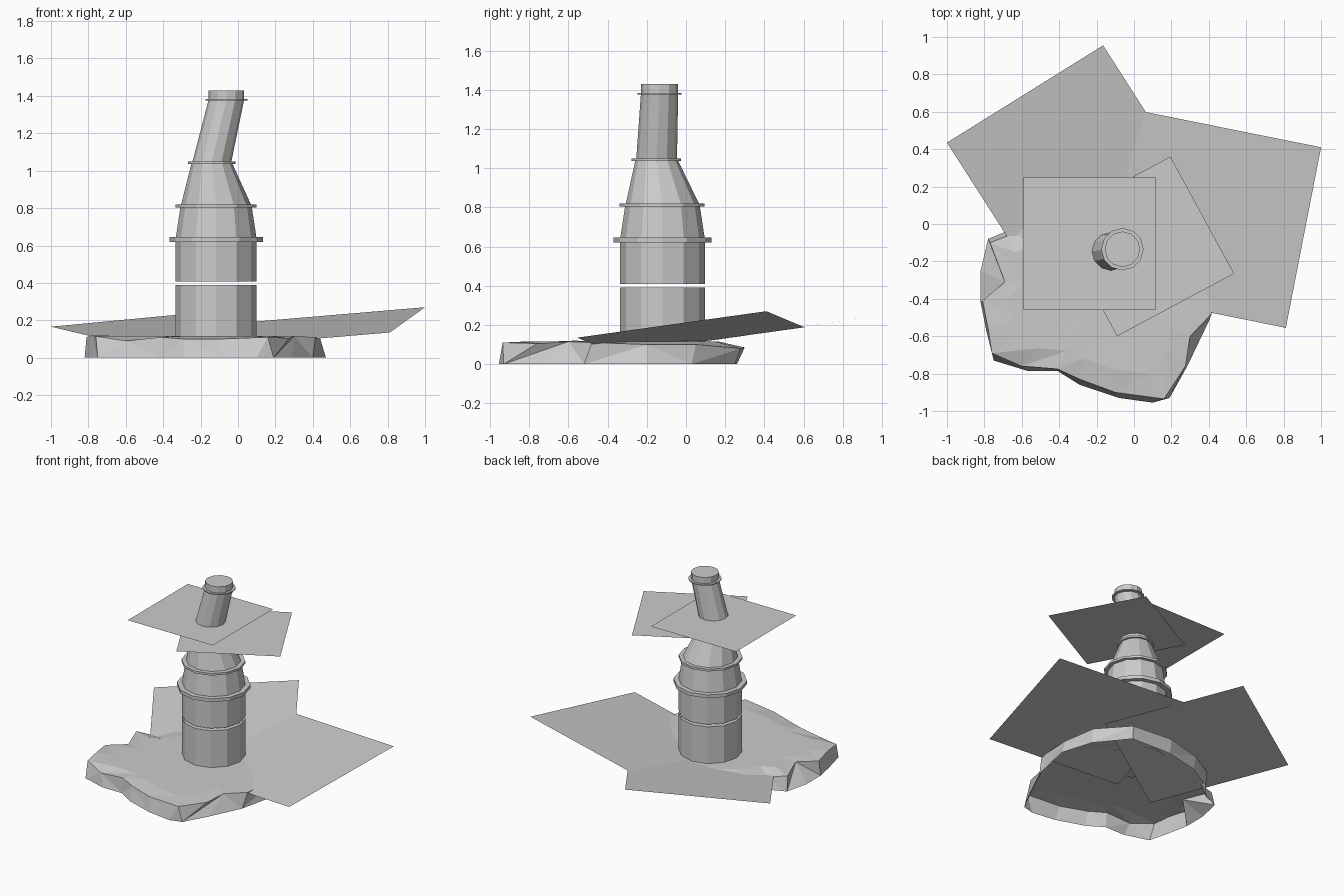
import bpy, math
from mathutils import Vector

if "Cube" in bpy.data.objects:
    bpy.data.objects.remove(bpy.data.objects["Cube"])

grey = bpy.data.materials.new("stone_grey")
grey.diffuse_color = (0.6, 0.6, 0.6, 1)
grey.use_nodes = True
grey.node_tree.nodes["Principled BSDF"].inputs["Base Color"].default_value = grey.diffuse_color


def add_mesh(name, verts, faces):
    me = bpy.data.meshes.new(name)
    me.from_pydata([tuple(v) for v in verts], [], faces)
    me.update()
    me.materials.append(grey)
    ob = bpy.data.objects.new(name, me)
    bpy.context.collection.objects.link(ob)
    return ob


def loft(name, sections, n=12):
    """Capped tube through horizontal rings: (x, y, z, radius)."""
    verts, faces = [], []
    for x, y, z, r in sections:
        for i in range(n):
            a = 2 * math.pi * i / n
            verts.append((x + r * math.cos(a), y + r * math.sin(a), z))
    for s in range(len(sections) - 1):
        for i in range(n):
            j = (i + 1) % n
            faces.append((s*n + i, s*n + j, s*n + n + j, s*n + n + i))
    top = (len(sections) - 1) * n
    faces.append(tuple(reversed(range(n))))
    faces.append(tuple(range(top, top + n)))
    return add_mesh(name, verts, faces)


def card(name, corner, u, v):
    """Single flat sheet from a corner and two edge vectors."""
    c, u, v = Vector(corner), Vector(u), Vector(v)
    ob = add_mesh(name, [c, c + u, c + u + v, c + v], [(0, 1, 2, 3)])
    # sheets face upward
    if ob.data.polygons[0].normal.z < 0:
        ob.data.flip_normals()
    return ob


# tower body, stacked tapering sections
X, Y = -0.117, -0.12
loft("tower_lower", [(X, Y, 0.11, 0.216), (X, Y, 0.39, 0.216)])
loft("tower_middle", [(X, Y, 0.408, 0.216), (X, Y, 0.625, 0.216)])
loft("tower_taper", [(X, Y, 0.64, 0.216), (X, Y, 0.81, 0.19)])
loft("tower_shoulder", [(X, Y, 0.815, 0.188), (-0.14, -0.15, 1.042, 0.108)])
loft("leaning_pipe", [(-0.14, -0.15, 1.046, 0.104), (-0.062, -0.135, 1.38, 0.095),
                      (-0.062, -0.135, 1.43, 0.095)])

# collars between the sections
for name, x, y, z0, z1, r in [
        ("collar_1", X, Y, 0.62, 0.645, 0.25),
        ("collar_2", X, Y - 0.003, 0.804, 0.82, 0.217),
        ("collar_3", -0.14, -0.152, 1.037, 1.05, 0.127),
        ("collar_4", -0.062, -0.135, 1.376, 1.384, 0.113)]:
    loft(name, [(x, y, z0, r), (x, y, z1, r)])

# level sheets around the pipe
card("upper_sheet", (-0.59, -0.46, 1.12), (0.705, 0, 0), (0, 0.71, 0))
card("lower_sheet", (-0.09, -0.60, 1.075), (0.625, 0.335, 0), (-0.34, 0.625, 0))

# tilted sheets lying across the base
card("right_ground_sheet", (1.0, 0.41, 0.27), (-0.97, 0.195, -0.082), (-0.188, -0.965, -0.135))
card("left_ground_sheet", (-1.0, 0.435, 0.166), (0.835, 0.52, 0.079), (0.528, -0.825, -0.126))

# rock base: open underneath, (bottom x, bottom y, top x, top y, top z)
rim = [(0.47, -0.20, 0.44, -0.20, 0.10), (0.40, 0.03, 0.40, 0.05, 0.10),
       (0.22, 0.25, 0.24, 0.28, 0.08), (-0.10, 0.26, -0.08, 0.30, 0.085),
       (-0.36, 0.20, -0.36, 0.22, 0.09), (-0.57, 0.08, -0.56, 0.10, 0.10),
       (-0.66, -0.03, -0.64, -0.05, 0.085), (-0.78, -0.08, -0.77, -0.10, 0.105),
       (-0.82, -0.25, -0.69, -0.31, 0.11), (-0.82, -0.42, -0.81, -0.41, 0.11),
       (-0.79, -0.57, -0.78, -0.56, 0.12), (-0.75, -0.73, -0.76, -0.69, 0.115),
       (-0.57, -0.785, -0.60, -0.76, 0.09), (-0.41, -0.785, -0.41, -0.775, 0.11),
       (-0.29, -0.86, -0.29, -0.83, 0.10), (-0.08, -0.93, -0.10, -0.90, 0.10),
       (0.10, -0.955, 0.16, -0.935, 0.11), (0.19, -0.93, 0.275, -0.76, 0.105),
       (0.285, -0.76, 0.30, -0.60, 0.115), (0.40, -0.52, 0.415, -0.48, 0.11)]
n = len(rim)
C = Vector((-0.18, -0.33, 0.115))
verts = [(p[0], p[1], 0) for p in rim]
verts += [(p[2], p[3], p[4]) for p in rim]
for p in rim:                                   # inner ring of the top
    q = C.lerp(Vector((p[2], p[3], 0.115)), 0.78)
    verts.append((q.x, q.y, 0.116))
verts.append(tuple(C))
faces = []
for i in range(n):
    j = (i + 1) % n
    if i % 2:
        faces += [(i, j, n + j), (i, n + j, n + i)]
    else:
        faces += [(i, j, n + i), (j, n + j, n + i)]
    faces += [(n + i, n + j, 2*n + j), (n + i, 2*n + j, 2*n + i), (2*n + i, 2*n + j, 3*n)]
add_mesh("rock_base", verts, faces)
